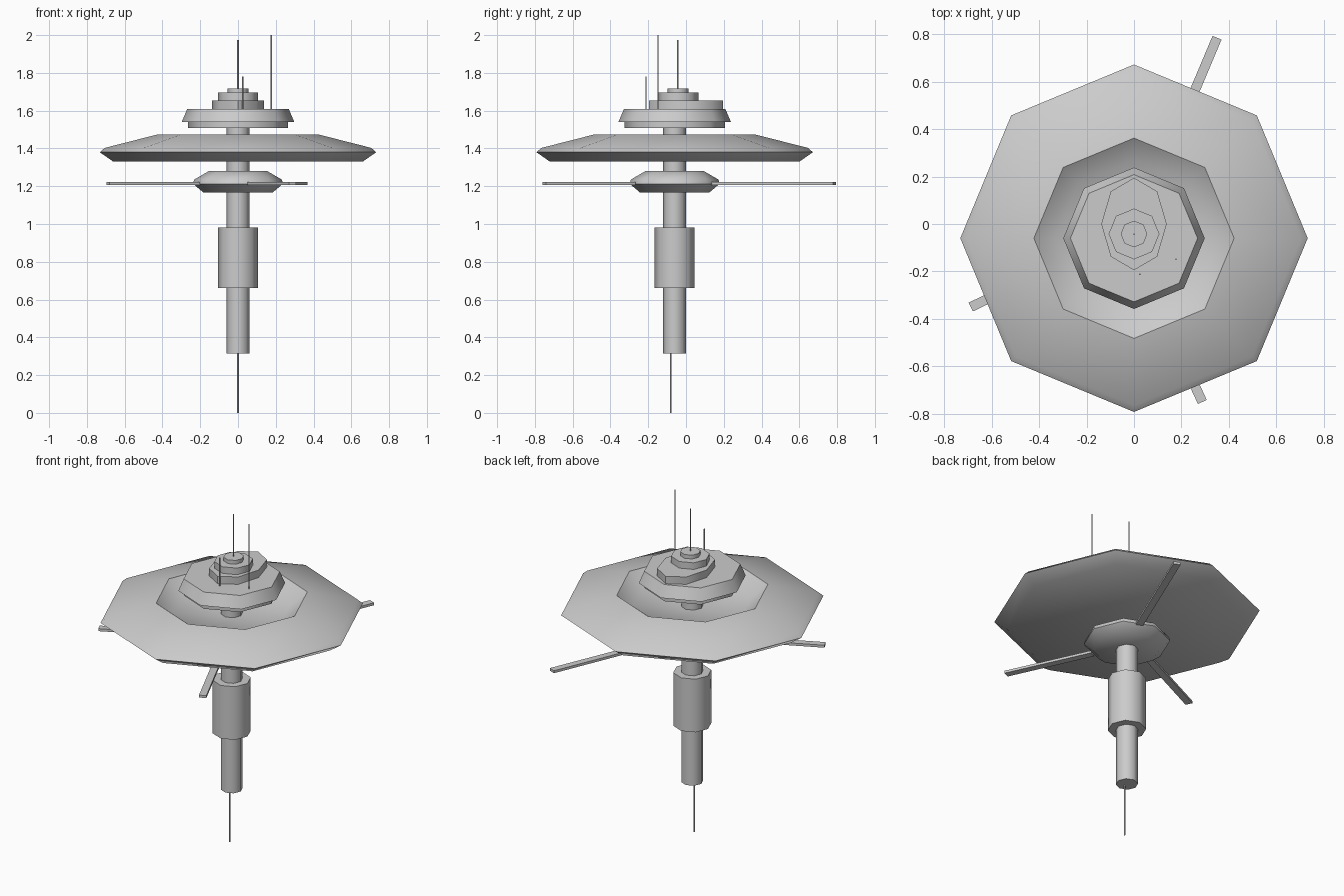
import bpy, bmesh, math

if "Cube" in bpy.data.objects:
    bpy.data.objects.remove(bpy.data.objects["Cube"])

CY = -0.06    # y of the main axis
SIDES = 8


def finish(name, bm, smooth=True):
    bmesh.ops.recalc_face_normals(bm, faces=bm.faces)
    me = bpy.data.meshes.new(name)
    bm.to_mesh(me)
    bm.free()
    ob = bpy.data.objects.new(name, me)
    bpy.context.collection.objects.link(ob)
    if smooth:
        bpy.ops.object.select_all(action='DESELECT')
        ob.select_set(True)
        bpy.context.view_layer.objects.active = ob
        bpy.ops.object.shade_smooth_by_angle(angle=math.radians(50))
    return ob


def lathe(name, profile, x=0.0, y=CY, sy=1.0, sides=SIDES, smooth=True):
    """Stack of polygon rings from (radius, z) pairs, capped at both ends."""
    bm = bmesh.new()
    rings = []
    for r, z in profile:
        rings.append([bm.verts.new((x + r * math.cos(2 * math.pi * i / sides),
                                    y + sy * r * math.sin(2 * math.pi * i / sides), z))
                      for i in range(sides)])
    for a, b in zip(rings, rings[1:]):
        for i in range(sides):
            j = (i + 1) % sides
            bm.faces.new((a[i], a[j], b[j], b[i]))
    bm.faces.new(rings[0])
    bm.faces.new(rings[-1])
    return finish(name, bm, smooth)


def drum(name, r, z0, z1, **kw):
    return lathe(name, [(r, z0), (r, z1)], **kw)


def arm(name, inner, tip, width=0.041, z0=1.207, z1=1.222):
    """Flat bar between two points in plan."""
    dx, dy = tip[0] - inner[0], tip[1] - inner[1]
    k = width / 2 / math.hypot(dx, dy)
    nx, ny = -dy * k, dx * k
    plan = [(inner[0] + nx, inner[1] + ny), (inner[0] - nx, inner[1] - ny),
            (tip[0] - nx, tip[1] - ny), (tip[0] + nx, tip[1] + ny)]
    bm = bmesh.new()
    f = bm.faces.new([bm.verts.new((px, py, z0)) for px, py in plan])
    up = bmesh.ops.extrude_face_region(bm, geom=[f])['geom']
    bmesh.ops.translate(bm, vec=(0, 0, z1 - z0),
                        verts=[v for v in up if isinstance(v, bmesh.types.BMVert)])
    return finish(name, bm, smooth=False)


# Central column and its thick sleeve
drum("column", 0.061, 0.315, 1.52)
drum("sleeve", 0.106, 0.66, 0.982)

# Docking hub and its three arms
lathe("hub", [(0.185, 1.168), (0.238, 1.213), (0.232, 1.235), (0.155, 1.28)])
arm("arm_back", (0.074, 0.13), (0.35, 0.785))
arm("arm_left", (-0.205, -0.118), (-0.688, -0.35))
arm("arm_front", (0.068, -0.275), (0.288, -0.75))

# Large dish with a recessed bowl on top
lathe("dish", [(0.66, 1.33), (0.732, 1.38), (0.705, 1.403), (0.422, 1.475),
               (0.33, 1.405), (0.06, 1.38)])

# Upper deck and stepped tiers
drum("deck_base", 0.266, 1.508, 1.54)
lathe("deck", [(0.298, 1.54), (0.268, 1.61)])
drum("tier_1", 0.138, 1.61, 1.655, y=0.0, sy=1.41)
drum("tier_2", 0.107, 1.655, 1.695, y=-0.042)
drum("tier_3", 0.056, 1.695, 1.718, y=-0.042)

# Thin masts: name, x, y, bottom, top
for name, x, y, z0, z1 in [("mast_bottom", 0, -0.08, 0.0, 0.32),
                           ("mast_centre", 0, -0.043, 1.71, 1.973),
                           ("mast_tall", 0.177, -0.148, 1.60, 2.0),
                           ("mast_short", 0.025, -0.212, 1.60, 1.78)]:
    drum(name, 0.004, z0, z1, x=x, y=y, sides=6)
